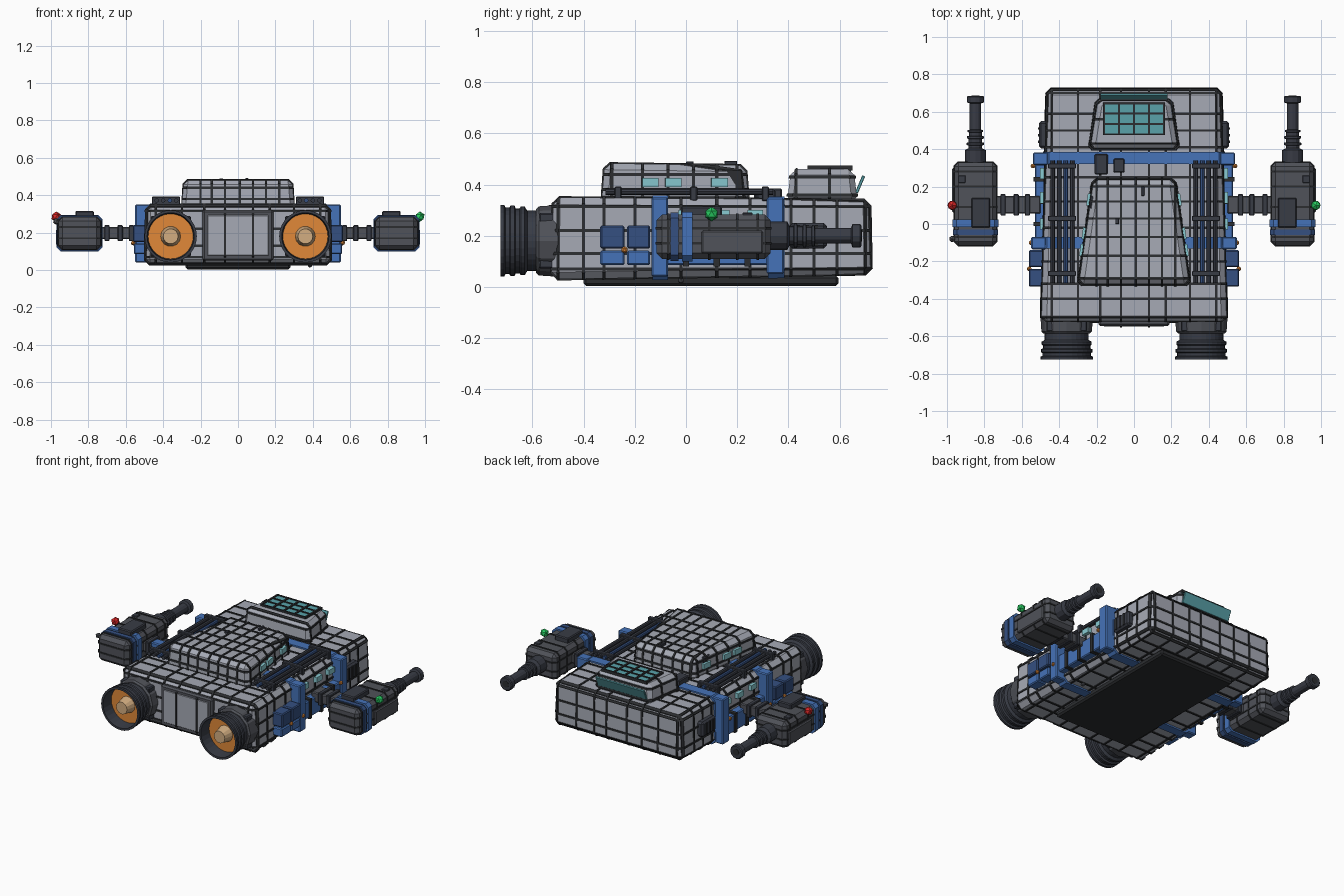
import bpy, bmesh, math
from mathutils import Vector, Matrix

if "Cube" in bpy.data.objects:
    bpy.data.objects.remove(bpy.data.objects["Cube"])


def mat(name, *c):
    m = bpy.data.materials.new(name)
    m.diffuse_color = (*c, 1)
    m.use_nodes = True
    m.node_tree.nodes["Principled BSDF"].inputs["Base Color"].default_value = m.diffuse_color
    return m


GREY = mat("hull_grey", .38, .40, .46)
SEAM = mat("seam_dark", .025, .027, .03)
DARK = mat("gunmetal", .04, .045, .06)
MID = mat("dark_grey", .08, .085, .1)
BLUE = mat("blue", .06, .17, .48)
NAVY = mat("navy", .035, .08, .22)
TEAL = mat("teal_glass", .10, .36, .40)
CYAN = mat("window_glow", .25, .60, .65)
ORANGE = mat("orange", .75, .25, .04)
TAN = mat("tan", .65, .42, .22)
RED = mat("red", .7, .02, .02)
GREEN = mat("green", .02, .6, .12)


def finish(bm, name, m):
    bmesh.ops.recalc_face_normals(bm, faces=bm.faces)
    me = bpy.data.meshes.new(name)
    bm.to_mesh(me)
    bm.free()
    o = bpy.data.objects.new(name, me)
    me.materials.append(m)
    bpy.context.collection.objects.link(o)
    return o


def bevel(bm, w):
    if w:
        bmesh.ops.bevel(bm, geom=bm.edges[:], offset=w, segments=1, affect='EDGES')


def box(name, x, y, z, m, bev=.006, rot=None):
    """Box from three (min, max) ranges, optionally turned about its centre."""
    bm = bmesh.new()
    bmesh.ops.create_cube(bm, size=1)
    bmesh.ops.scale(bm, vec=[abs(r[1] - r[0]) for r in (x, y, z)], verts=bm.verts)
    bevel(bm, bev)
    if rot:
        bmesh.ops.rotate(bm, matrix=Matrix.Rotation(rot[1], 3, rot[0]), verts=bm.verts)
    bmesh.ops.translate(bm, vec=[sum(r) / 2 for r in (x, y, z)], verts=bm.verts)
    return finish(bm, name, m)


def tapered(name, back, front, inset, m, bev):
    """Hull block between two end sections (y, half width, z low, z high)."""
    bm = bmesh.new()
    bmesh.ops.create_cube(bm, size=2)
    for v in bm.verts:
        y, w, lo, hi = front if v.co.y > 0 else back
        up = v.co.z > 0
        i = inset if up else 0
        v.co = (math.copysign(w - i, v.co.x), y - math.copysign(i, v.co.y), hi if up else lo)
    bevel(bm, bev)
    return finish(bm, name, m)


def belts(o, name, axis, places, m=SEAM, width=.012, lift=.005):
    """Thin raised bands that follow the surface of a block."""
    out = bmesh.new()
    n = Vector([float(i == axis) for i in range(3)])
    co = [v.co for v in o.data.vertices]
    mid = [(min(c[i] for c in co) + max(c[i] for c in co)) / 2 for i in range(3)]
    for p in places:
        bm = bmesh.new()
        bm.from_mesh(o.data)
        for s in (-1, 1):
            r = bmesh.ops.bisect_plane(bm, geom=bm.verts[:] + bm.edges[:] + bm.faces[:],
                                       plane_co=n * (p + s * width / 2), plane_no=n * s, clear_outer=True)
            cut = [e for e in r['geom_cut'] if isinstance(e, bmesh.types.BMEdge)]
            if cut:
                bmesh.ops.edgeloop_fill(bm, edges=cut)
        for v in bm.verts:
            for i in range(3):
                if i != axis:
                    v.co[i] += math.copysign(lift, v.co[i] - mid[i])
        tmp = bpy.data.meshes.new("tmp")
        bm.to_mesh(tmp)
        bm.free()
        out.from_mesh(tmp)
        bpy.data.meshes.remove(tmp)
    return finish(out, name, m)


def lathe(name, cx, cz, profile, m, sides=24):
    """Turn a (y, radius) profile about an axis along y."""
    bm = bmesh.new()
    rings = []
    for y, r in profile:
        rings.append([bm.verts.new((cx + r * math.cos(2 * math.pi * k / sides), y,
                                    cz + r * math.sin(2 * math.pi * k / sides))) for k in range(sides)])
    for a, b in zip(rings, rings[1:]):
        for k in range(sides):
            j = (k + 1) % sides
            bm.faces.new((a[k], a[j], b[j], b[k]))
    bm.faces.new(rings[0])
    bm.faces.new(rings[-1])
    return finish(bm, name, m)


def ball(name, p, r, m):
    bm = bmesh.new()
    bmesh.ops.create_icosphere(bm, subdivisions=1, radius=r, matrix=Matrix.Translation(p))
    return finish(bm, name, m)


# Main hull with panel seams and blue straps
hull = tapered("main_hull", (-.525, .5, .03, .35), (.725, .47, .05, .34), .006, GREY, .028)
belts(hull, "hull_cross_seams", 1, (-.5, -.4, -.32, -.2, -.02, .12, .25, .41, .5, .59, .70))
belts(hull, "hull_long_seams", 0, (-.44, -.3, -.18, -.07, .08, .17, .3, .44))
belts(hull, "hull_level_seams", 2, (.07, .13, .22, .315))
belts(hull, "front_strap", 1, (.352,), BLUE, .065, .01)
belts(hull, "rear_strap", 1, (-.1,), BLUE, .06, .01)
box("rear_plate", (-.19, .19), (-.545, -.5), (.05, .32), MID, .01)
belts(box("rear_panel", (-.17, .17), (-.548, -.51), (.07, .3), GREY, .01), "rear_panel_seams", 0, (-.07, .08))

# Belly plate
box("belly_plate", (-.28, .28), (-.4, .595), (0.004, .045), SEAM, .01)
ball("belly_sensor", (.385, -.02, .025), .013, MID)

# Raised superstructure
deck = tapered("superstructure", (-.33, .305, .33, .483), (.245, .225, .33, .475), .012, GREY, .025)
belts(deck, "deck_cross_seams", 1, (-.29, -.17, -.07, .03, .12, .2))
belts(deck, "deck_long_seams", 0, (-.2, -.14, -.07, .01, .08, .15, .22))
belts(deck, "deck_level_seams", 2, (.38, .44))

# Cockpit with roof glass, frame bars and tilted windscreen
cab = tapered("cockpit", (.395, .245, .33, .46), (.67, .205, .33, .46), .015, GREY, .022)
belts(cab, "cockpit_cross_seams", 1, (.43, .56))
belts(cab, "cockpit_level_seams", 2, (.36, .43))
box("roof_glass", (-.165, .165), (.48, .645), (.45, .468), TEAL, .003)
for k in range(5):
    x = -.16 + .08 * k
    box("roof_glass_bar", (x - .006, x + .006), (.475, .65), (.455, .474), SEAM, 0)
for y in (.48, .535, .59, .645):
    box("roof_glass_crossbar", (-.165, .165), (y - .005, y + .005), (.455, .473), SEAM, 0)
box("windscreen", (-.18, .18), (.674, .686), (.365, .437), TEAL, .002, ('X', -.4))

# Small roof equipment
box("roof_vent", (-.21, -.14), (.265, .375), (.34, .385), DARK)
box("roof_box", (-.11, -.05), (.275, .35), (.34, .38), DARK)
box("deck_hatch", (-.235, -.2), (.07, .15), (.42, .46), DARK)
box("deck_rear_lug", (.04, .055), (.15, .2), (.47, .492), DARK, .002)
box("deck_side_lug", (-.1, -.08), (.0, .03), (.47, .49), DARK, .002)

for s in (-1, 1):
    def sx(a, b):
        return tuple(sorted((s * a, s * b)))

    # Windows along the superstructure and hull
    for y in (-.14, -.05, .13):
        x = .277 - .14 * (y + .14)
        box("deck_window", sx(x - .012, x + .012), (y - .032, y + .032), (.39, .425), CYAN, 0, ('Z', s * .14))
    for y in (.27, .14, .0):
        box("hull_window", sx(.47, .503), (y - .03, y + .03), (.265, .3), CYAN, 0)

    # Blue side columns, rails and rear panels
    box("front_column", sx(.46, .54), (.315, .382), (.05, .35), BLUE)
    box("rear_column", sx(.47, .55), (-.135, -.07), (.04, .35), BLUE)
    box("side_rail", sx(.47, .53), (-.08, .32), (.085, .2), BLUE)
    for y in (.0, .12, .24):
        box("rail_rib", sx(.48, .538), (y - .012, y + .012), (.08, .21), SEAM, 0)
    for y0, y1 in ((-.335, -.24), (-.23, -.14)):
        box("upper_side_panel", sx(.48, .562), (y0, y1), (.15, .24), NAVY)
        box("lower_side_panel", sx(.48, .557), (y0, y1), (.085, .142), BLUE)
    for p in ((.54, .31, .2), (.55, -.1, .14), (.56, -.24, .145)):
        ball("marker_light", (s * p[0], p[1], p[2]), .014, ORANGE)
    box("side_vent", sx(.45, .508), (.405, .55), (.15, .25), DARK, .012)
    for k in range(3):
        y = .44 + .035 * k
        box("vent_slat", sx(.5, .513), (y - .006, y + .006), (.16, .24), SEAM, 0)

    # Pipe racks on the roof
    for x in (.33, .365, .4, .435):
        lathe("roof_pipe", s * x, .372, ((-.315, .012), (.34, .012)), NAVY if x == .365 else DARK, 8)
    for y in (-.265, .03, .31):
        box("pipe_clamp", sx(.31, .46), (y - .014, y + .014), (.335, .392), DARK, .004)

    # Hollow engines with glowing disc and plug
    cx, cz = s * .36, .18
    lathe("engine_mount", cx, cz, ((-.585, .125), (-.575, .135), (-.5, .14)), MID, 12)
    for a in range(4):
        t = math.pi / 4 + a * math.pi / 2
        x, z = cx + .118 * math.cos(t), cz + .118 * math.sin(t)
        box("engine_bracket", (x - .025, x + .025), (-.575, -.5), (z - .025, z + .025), DARK)
    lathe("engine_nozzle", cx, cz,
          ((-.57, .118), (-.62, .118), (-.63, .134), (-.645, .134), (-.65, .127), (-.665, .127),
           (-.67, .138), (-.685, .138), (-.69, .13), (-.705, .13), (-.71, .14), (-.725, .14),
           (-.725, .126), (-.64, .12)), DARK, 28)
    lathe("engine_glow", cx, cz, ((-.646, .121), (-.635, .121)), ORANGE, 28)
    lathe("engine_plug", cx, cz, ((-.64, .055), (-.71, .04)), TAN, 14)

    # Arm and weapon pod
    box("pod_arm", sx(.5, .76), (.055, .15), (.165, .23), MID)
    for x in (.57, .63, .7):
        box("arm_collar", sx(x - .014, x + .014), (.045, .16), (.155, .24), DARK, .004)
    pod = box("pod_body", sx(.735, .96), (-.115, .33), (.11, .283), MID, .022)
    belts(pod, "pod_cross_seams", 1, (-.07, .09, .2, .28), SEAM, .01, .004)
    belts(pod, "pod_level_seams", 2, (.17, .23), SEAM, .01, .004)
    belts(pod, "pod_blue_band", 1, (.005,), BLUE, .04, .01)
    belts(pod, "pod_rear_band", 1, (-.045,), NAVY, .03, .008)
    box("pod_top_box", sx(.77, .87), (-.02, .14), (.27, .315), DARK)
    box("pod_hatch", sx(.9, .94), (.22, .26), (.27, .29), DARK, .003)
    box("pod_side_plate", sx(.94, .972), (.06, .3), (.13, .22), MID)

    # Gun barrel with rings and muzzle
    lathe("gun_barrel", s * .848, .2,
          ((.32, .056), (.395, .056), (.405, .036), (.42, .036), (.422, .047), (.434, .047), (.436, .036),
           (.455, .036), (.457, .045), (.469, .045), (.471, .034), (.49, .034), (.492, .042), (.502, .042),
           (.504, .031), (.645, .031), (.65, .046), (.68, .046), (.685, .04)), DARK, 12)
    lathe("muzzle_bore", s * .848, .2, ((.68, .022), (.687, .022)), SEAM, 12)

    # Navigation lights
    ball("navigation_light", (s * .972, .1, .285), .028, GREEN if s > 0 else RED)
ball("tail_light", (-.972, -.08, .26), .018, MID)
